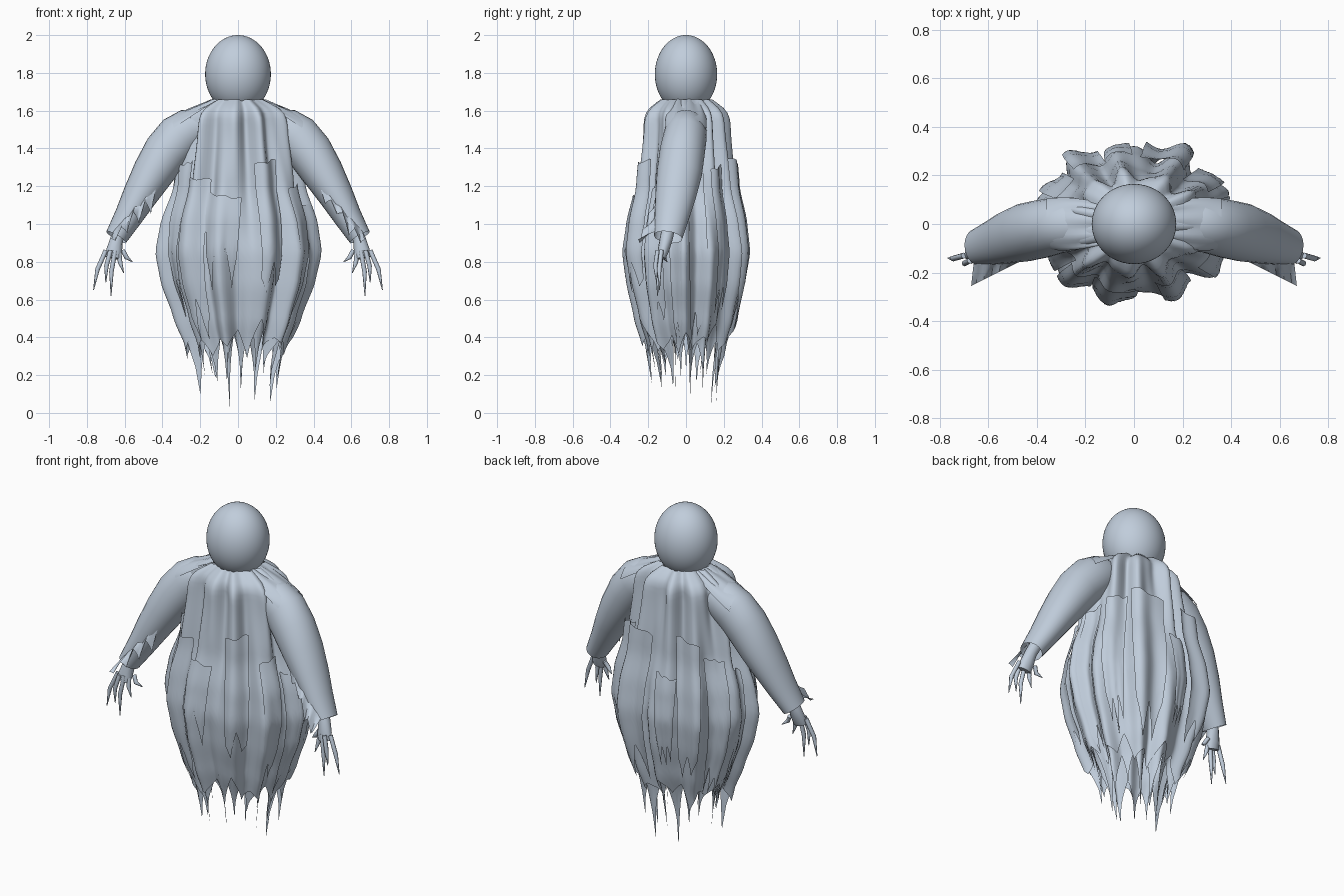
import bpy, bmesh, math, random
from mathutils import Vector

if "Cube" in bpy.data.objects:
    bpy.data.objects.remove(bpy.data.objects["Cube"])

random.seed(7)
cloth = bpy.data.materials.new("pale_blue_grey")
cloth.diffuse_color = (0.53, 0.61, 0.71, 1)
cloth.use_nodes = True
cloth.node_tree.nodes["Principled BSDF"].inputs["Base Color"].default_value = cloth.diffuse_color

# height, half width, half depth of the robe
PROFILE = [(0.0, .20, .16), (.2, .225, .175), (.35, .25, .20), (.5, .31, .245), (.7, .375, .285),
           (.85, .40, .30), (1.0, .38, .28), (1.2, .32, .235), (1.5, .275, .205),
           (1.58, .262, .20), (1.62, .22, .175), (1.66, .135, .125)]


def radii(z):
    z = max(0.0, min(1.66, z))
    for (z0, a0, b0), (z1, a1, b1) in zip(PROFILE, PROFILE[1:]):
        if z <= z1:
            t = (z - z0) / (z1 - z0)
            if z1 <= 1.5:
                t = t * t * (3 - 2 * t) * .4 + t * .6
            return a0 + (a1 - a0) * t, b0 + (b1 - b0) * t


def surface(a, z, offset=0.0, fold=1.0):
    """Point on the draped robe at angle a and height z."""
    rx, ry = radii(z)
    amp = fold * (.010 + .016 * min(1, max(0, (1.66 - z) / .12)))
    amp *= 1 + .25 * math.exp(-((z - .85) / .25) ** 2)
    wave = math.cos(11 * a + .5 + .5 * math.sin(3 * z)) + .45 * math.sin(17 * a + 2 * z)
    d = amp * wave + offset
    return Vector(((rx + d) * math.cos(a), (ry + d) * math.sin(a), z))


def mesh_object(name, bm, angle=40):
    bmesh.ops.recalc_face_normals(bm, faces=bm.faces)
    me = bpy.data.meshes.new(name)
    bm.to_mesh(me)
    bm.free()
    ob = bpy.data.objects.new(name, me)
    bpy.context.collection.objects.link(ob)
    me.materials.append(cloth)
    bpy.ops.object.select_all(action='DESELECT')
    ob.select_set(True)
    bpy.context.view_layer.objects.active = ob
    bpy.ops.object.shade_smooth_by_angle(angle=math.radians(angle))
    return ob


def grid(bm, rows, wrap=False):
    vs = [[bm.verts.new(p) for p in r] for r in rows]
    for r0, r1 in zip(vs, vs[1:]):
        n = len(r0)
        for i in range(n if wrap else n - 1):
            j = (i + 1) % n
            bm.faces.new((r0[i], r0[j], r1[j], r1[i]))
    return vs


def teeth(n, steps, high, low, power=.8):
    """Torn edge heights: n spikes with random valleys and tips."""
    valleys = [random.uniform(*high) for _ in range(n)]
    tips = [random.uniform(*low) for _ in range(n)]
    out = []
    for i in range(n * steps):
        k, f = divmod(i / steps, 1)
        k = int(k)
        up = valleys[k] if f < .5 else valleys[(k + 1) % n]
        out.append(tips[k] + (up - tips[k]) * abs(2 * f - 1) ** power)
    return out


def robe(name, top, n, high, low, offset, rows=36, power=.8):
    hem = teeth(n, 10, high, low, power)
    m = len(hem)
    bm = bmesh.new()
    grid(bm, [[surface(2 * math.pi * i / m, top + (hem[i] - top) * (r / rows) ** 1.15, offset)
               for i in range(m)] for r in range(rows + 1)], True)
    return mesh_object(name, bm, 60)


def rag(name, mid, width, top, bottom, offset, n=2):
    """Loose hanging strip, angles in degrees, with a torn lower edge."""
    hem = teeth(n, 6, (bottom + .08, bottom + .22), (bottom - .06, bottom + .05))
    hem.append(hem[0])
    m, rows = len(hem) - 1, 18
    tilt = random.uniform(-.02, .02)
    bm = bmesh.new()
    pts = []
    for r in range(rows + 1):
        row = []
        for i in range(m + 1):
            t = r / rows
            a = math.radians(mid + width * (i / m - .5) * (1 - .25 * t))
            z0 = top + tilt * (i / m - .5) * 2 + .006 * math.sin(i * .8)
            z = z0 + (hem[i] - z0) * t
            row.append(surface(a, z, offset * (1 - .4 * t), .6))
        pts.append(row)
    grid(bm, pts)
    return mesh_object(name, bm, 60)


def tube(name, path, sides=20, cap=True):
    """Loft along (x, y, z, radius across, radius in y) points."""
    bm = bmesh.new()
    rows = []
    for k, p in enumerate(path):
        a, b = Vector(path[max(0, k - 1)][:3]), Vector(path[min(len(path) - 1, k + 1)][:3])
        d = (b - a).normalized()
        side = Vector((0, 1, 0)).cross(d).normalized()
        deep = d.cross(side)
        rows.append([Vector(p[:3]) + side * p[3] * math.cos(q) + deep * p[4] * math.sin(q)
                     for q in (2 * math.pi * i / sides for i in range(sides))])
    vs = grid(bm, rows, True)
    if cap:
        bm.faces.new(vs[0])
        bm.faces.new(vs[-1])
    return mesh_object(name, bm, 50)


# head
bm = bmesh.new()
bmesh.ops.create_uvsphere(bm, u_segments=48, v_segments=32, radius=1)
for v in bm.verts:
    v.co = Vector((v.co.x * .174, v.co.y * .165, 1.793 + v.co.z * .207))
mesh_object("head", bm, 60)

# robe layers
robe("outer_robe", 1.66, 16, (.38, .52), (.27, .37), 0)
robe("hem_fringe", .8, 19, (.36, .48), (.02, .26), -.018, 18, .55)

# loose rags: angle, width, top, bottom, distance from robe (-90 is the front)
RAGS = [(-63, 24, 1.33, .62, .03), (-103, 32, 1.15, .70, .03), (-128, 24, 1.24, .42, .025),
        (-150, 20, 1.32, .50, .02), (-32, 20, 1.2, .45, .025), (-8, 20, 1.1, .38, .015),
        (12, 20, 1.25, .4, .02), (40, 22, 1.3, .5, .035), (70, 32, 1.33, .45, .06),
        (100, 18, 1.1, .6, .03), (120, 22, 1.32, .55, .06), (146, 22, 1.2, .4, .03),
        (172, 20, 1.12, .38, .015)]
for k, (a, w, t, b, o) in enumerate(RAGS):
    rag("loose_rag_%d" % (k + 1), a, w, t, b, o, 2 + k % 2)

SLEEVE = [(.20, 0, 1.515, .095, .095), (.25, 0, 1.50, .115, .11), (.31, -.005, 1.46, .125, .115),
          (.38, -.02, 1.38, .122, .12), (.45, -.035, 1.27, .11, .12), (.52, -.055, 1.15, .092, .108),
          (.58, -.075, 1.04, .075, .092), (.645, -.095, .93, .060, .075)]
# finger: base offset x, y, tip x, y, z
FINGERS = [(.70, -.13, .765, -.14, .65), (.675, -.15, .70, -.155, .69), (.65, -.14, .672, -.15, .62),
           (.63, -.125, .605, -.14, .74), (.61, -.105, .56, -.10, .80)]

for s, label in ((1, "left"), (-1, "right")):
    def m(path):
        return [(s * p[0], *p[1:]) for p in path]
    # sleeve, hand and clawed fingers
    tube(label + "_sleeve", m(SLEEVE), 28, False)
    tube(label + "_hand", m([(.61, -.09, .99, .035, .035), (.642, -.105, .92, .034, .034),
                             (.655, -.12, .86, .042, .03), (.662, -.13, .82, .04, .022)]), 12)
    for k, (x, y, tx, ty, tz) in enumerate(FINGERS):
        mx, my, mz = x * .45 + tx * .55 + .008, y - .012, .84 + (tz - .84) * .42
        tube("%s_finger_%d" % (label, k + 1),
             m([(x, y, .86, .012, .012), (mx, my, mz, .012, .012), (tx, ty, tz, .002, .002)]), 8)
    # torn cloth hanging from the sleeve
    cuff = teeth(4, 6, (.04, .08), (.10, .17))
    n = len(cuff)
    bm = bmesh.new()
    rows = [[], [], [], []]
    for i in range(n):
        f = i / (n - 1)
        x, y, z = .42 + .24 * f, -.135 - .03 * f, 1.25 - .29 * f
        for r in range(4):
            t = r / 3
            rows[r].append((s * (x + .01 * t), y - .09 * t * f, z - cuff[i] * t * (1 - .4 * f)))
    grid(bm, rows)
    mesh_object(label + "_sleeve_tatter", bm, 60)
    # gathered cloth running from the collar over the shoulder, flush with the sleeve
    bm = bmesh.new()
    drape = []
    for r in range(9):
        t = r / 8
        half = .085 + .028 * math.sin(t * 2.2)
        drape.append([(s * (.12 + .24 * t), half * math.sin(q),
                       1.662 - .082 * t - .012 * t * t - (1 - math.cos(q)) * (.025 + .075 * t)
                       + .006 * (1 - t) * math.sin(9 * q))
                      for q in (-1.3 + 2.6 * i / 20 for i in range(21))])
    grid(bm, drape)
    mesh_object(label + "_shoulder_drape", bm, 60)
